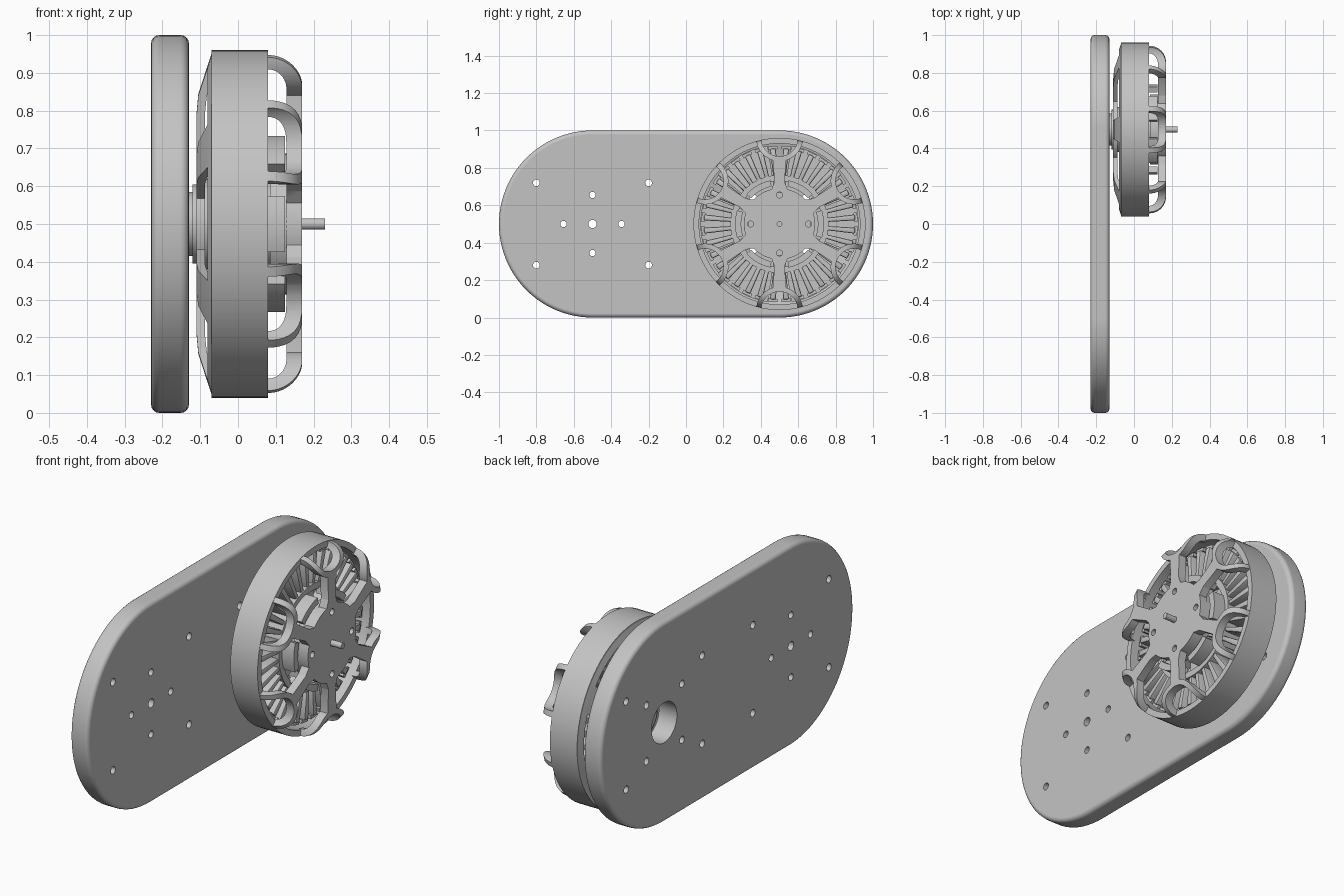
import bpy, bmesh
from math import sin, cos, pi, radians

cube = bpy.data.objects.get("Cube")
if cube:
    bpy.data.objects.remove(cube)

grey = bpy.data.materials.new("machined_grey")
grey.use_nodes = True
grey.diffuse_color = (0.55, 0.55, 0.55, 1)
grey.node_tree.nodes["Principled BSDF"].inputs["Base Color"].default_value = (0.55, 0.55, 0.55, 1)

AXIS_Y, AXIS_Z = 0.5, 0.5      # motor axis, running along x
SIXTHS = [30 + 60 * k for k in range(6)]


def add_object(name, bm):
    bmesh.ops.recalc_face_normals(bm, faces=bm.faces)
    mesh = bpy.data.meshes.new(name)
    bm.to_mesh(mesh)
    bm.free()
    obj = bpy.data.objects.new(name, mesh)
    bpy.context.collection.objects.link(obj)
    mesh.materials.append(grey)
    return obj


def prisms(name, outlines, x0, x1):
    """Extrude (y, z) outlines along x into one object."""
    bm = bmesh.new()
    for outline in outlines:
        face = bm.faces.new([bm.verts.new((x0, y, z)) for y, z in outline])
        new = bmesh.ops.extrude_face_region(bm, geom=[face])["geom"]
        verts = [v for v in new if isinstance(v, bmesh.types.BMVert)]
        bmesh.ops.translate(bm, verts=verts, vec=(x1 - x0, 0, 0))
    return add_object(name, bm)


def lathe(name, profile, seg=96):
    """Turn a closed (radius, x) profile around the motor axis."""
    bm = bmesh.new()
    rings = []
    for i in range(seg):
        a = 2 * pi * i / seg
        rings.append([bm.verts.new((x, AXIS_Y + r * cos(a), AXIS_Z + r * sin(a)))
                      for r, x in profile])
    n = len(profile)
    for i in range(seg):
        a, b = rings[i], rings[(i + 1) % seg]
        for j in range(n):
            k = (j + 1) % n
            bm.faces.new((a[j], a[k], b[k], b[j]))
    return add_object(name, bm)


def tube(name, r0, r1, x0, x1):
    return lathe(name, [(r0, x0), (r1, x0), (r1, x1), (r0, x1)])


def arc(cu, cv, r, a0, a1, n):
    steps = [radians(a0 + (a1 - a0) * i / n) for i in range(n + 1)]
    return [(cu + r * cos(t), cv + r * sin(t)) for t in steps]


def circle(y, z, r, n=24):
    return arc(y, z, r, 0, 360, n)[:-1]


def turned(points, degrees):
    """Place (radial, tangential) points around the motor axis."""
    c, s = cos(radians(degrees)), sin(radians(degrees))
    return [(AXIS_Y + u * c - v * s, AXIS_Z + u * s + v * c) for u, v in points]


def sector(r0, r1, half):
    return arc(0, 0, r1, -half, half, 12) + arc(0, 0, r0, half, -half, 12)


def apply_modifiers(obj):
    bpy.context.view_layer.objects.active = obj
    for mod in list(obj.modifiers):
        bpy.ops.object.modifier_apply(modifier=mod.name)


def bevel(obj, width, segments):
    mod = obj.modifiers.new("Bevel", "BEVEL")
    mod.width, mod.segments = width, segments
    mod.limit_method, mod.angle_limit = "ANGLE", radians(40)
    apply_modifiers(obj)


def cut(obj, tool, operation="DIFFERENCE"):
    mod = obj.modifiers.new("Cut", "BOOLEAN")
    mod.operation, mod.solver, mod.object = operation, "EXACT", tool
    apply_modifiers(obj)
    bpy.data.objects.remove(tool)


# Mounting plate with rounded rim and drilled holes
plate = prisms("mounting_plate",
               [arc(0.5, 0.5, 0.5, -90, 90, 48) + arc(-0.5, 0.5, 0.5, 90, 270, 48)],
               -0.23, -0.13)
bevel(plate, 0.022, 4)
holes = [circle(-0.5, 0.5, 0.022), circle(0.5, 0.5, 0.1, 48)]
for sy in (-1, 1):
    holes += [circle(-0.5 + 0.155 * sy, 0.5, 0.017), circle(-0.5, 0.5 + 0.155 * sy, 0.017)]
    for sz in (-1, 1):
        holes.append(circle(0.5 + 0.14 * sy, 0.5 + 0.14 * sz, 0.018))
        for end in (-0.5, 0.5):
            holes.append(circle(end + 0.3 * sy, 0.5 + 0.22 * sz, 0.018))
cut(plate, prisms("hole_cutter", holes, -0.3, 0))

# Rotor ring
tube("rotor_ring", 0.43, 0.46, -0.07, 0.08)

# Front spider: a shallow bowl trimmed to six arms ending in arches
outer = [(0.368 + 0.09 * sin(t), 0.08 + 0.09 * cos(t))
         for t in (pi / 2 * i / 10 for i in range(11))]
inner = [(0.368 + 0.057 * sin(t), 0.08 + 0.048 * cos(t))
         for t in (pi / 2 * i / 10 for i in range(10, -1, -1))]
spider = lathe("front_spider", [(0.01, 0.17)] + outer + [(0.458, 0.07), (0.425, 0.07)]
               + inner + [(0.01, 0.128)])
W = 0.028
arm = (arc(0, 0, 0.19, -28, -13, 4) + [(0.225, -W)]
       + arc(0.46, 0, 0.125, 196, 280, 14) + arc(0.46, 0, 0.098, 280, 80, 28)
       + arc(0.46, 0, 0.125, 80, 164, 14) + [(0.225, W)] + arc(0, 0, 0.19, 13, 28, 4))
star = []
for a in SIXTHS:
    star += turned(arm, a)
cut(spider, prisms("arm_trimmer", [star], 0.03, 0.3), "INTERSECT")
screws = [turned(circle(0.155, 0, 0.016), 90 * k)[:] for k in range(4)]
cut(spider, prisms("screw_cutter", screws, 0.1, 0.3))

# Back spider: a shallow cone with six windows
back = lathe("back_spider", [(0.01, -0.11), (0.29, -0.11), (0.345, -0.105), (0.457, -0.068),
                             (0.43, -0.06), (0.34, -0.083), (0.29, -0.088), (0.01, -0.088)])
windows = [turned(sector(0.19, 0.42, 21), a + 30) for a in SIXTHS]
cut(back, prisms("window_cutter", windows, -0.2, 0.1))

# Stator: core ring, wound teeth, spokes and raised front lips
tube("stator_core", 0.23, 0.262, -0.055, 0.06)
tooth = [(0.25, -0.011), (0.405, -0.016), (0.405, 0.016), (0.25, 0.011)]
teeth = prisms("stator_teeth", [turned(tooth, 10 * k + 5) for k in range(36)], -0.05, 0.055)
bevel(teeth, 0.008, 2)
shoe = sector(0.4, 0.418, 3.6)
prisms("tooth_shoes", [turned(shoe, 10 * k + 5) for k in range(36)], -0.04, 0.045)
spoke = [(0.1, -0.025), (0.24, -0.025), (0.24, 0.025), (0.1, 0.025)]
prisms("stator_spokes", [turned(spoke, a) for a in SIXTHS], -0.05, 0.05)
prisms("front_lips", [turned(sector(0.205, 0.238, 18), a + 30) for a in SIXTHS], 0.05, 0.125)

# Hub, mounting base and shaft
tube("hub_drum", 0.01, 0.12, -0.1, 0.13)
tube("hub_skirt", 0.165, 0.186, 0.085, 0.13)
lathe("mounting_base", [(0.01, -0.131), (0.085, -0.131), (0.085, -0.12), (0.105, -0.12),
                        (0.105, -0.1), (0.01, -0.1)])
shaft = prisms("shaft", [circle(AXIS_Y, AXIS_Z, 0.015, 32)], -0.12, 0.23)

# Smooth round surfaces, keep edges sharp
bpy.ops.object.select_all(action="DESELECT")
for obj in bpy.context.collection.objects:
    if obj.type == "MESH" and grey.name in obj.data.materials:
        obj.select_set(True)
        bpy.context.view_layer.objects.active = obj
bpy.ops.object.shade_smooth_by_angle(angle=radians(30))
weighted = plate.modifiers.new("Weighted", "WEIGHTED_NORMAL")
weighted.keep_sharp = True
